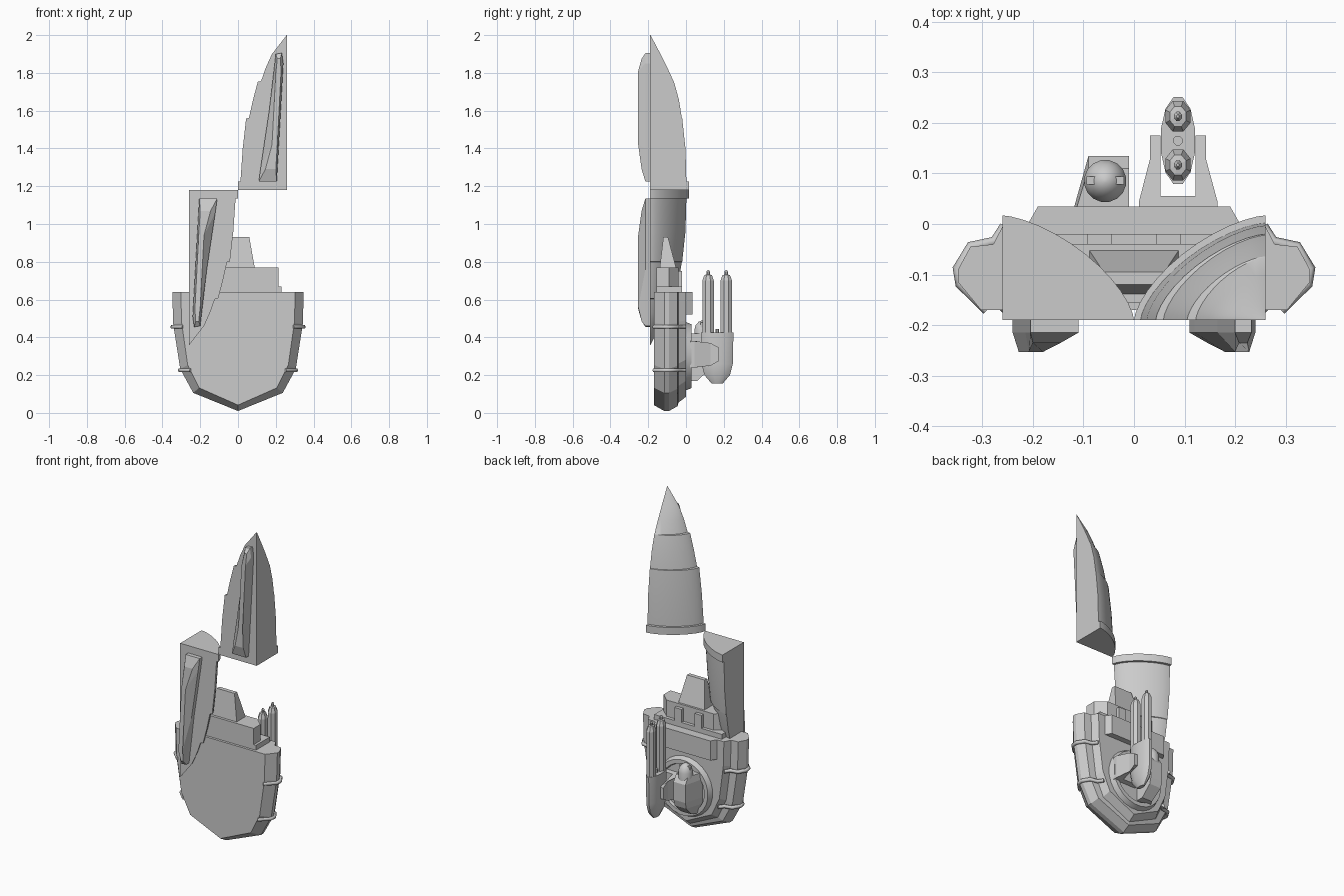
import bpy, bmesh, math

if "Cube" in bpy.data.objects:
    bpy.data.objects.remove(bpy.data.objects["Cube"], do_unlink=True)

grey = bpy.data.materials.new("plain_grey")
grey.use_nodes = True
grey.diffuse_color = (0.6, 0.6, 0.6, 1)
grey.node_tree.nodes["Principled BSDF"].inputs["Base Color"].default_value = (0.6, 0.6, 0.6, 1)


def loft(name, rings, smooth=0):
    """Skin equal-length rings of points and cap both ends."""
    bm = bmesh.new()
    loops = [[bm.verts.new(p) for p in ring] for ring in rings]
    n = len(loops[0])
    for a, b in zip(loops, loops[1:]):
        for i in range(n):
            j = (i + 1) % n
            bm.faces.new((a[i], a[j], b[j], b[i]))
    bm.faces.new(loops[0][::-1])
    bm.faces.new(loops[-1])
    bmesh.ops.recalc_face_normals(bm, faces=bm.faces[:])
    mesh = bpy.data.meshes.new(name)
    bm.to_mesh(mesh)
    bm.free()
    mesh.materials.append(grey)
    ob = bpy.data.objects.new(name, mesh)
    bpy.context.collection.objects.link(ob)
    if smooth:
        bpy.ops.object.select_all(action='DESELECT')
        ob.select_set(True)
        bpy.context.view_layer.objects.active = ob
        bpy.ops.object.shade_smooth_by_angle(angle=math.radians(smooth))
    return ob


def plan(name, outline, z0, z1):
    return loft(name, [[(x, y, z) for x, y in outline] for z in (z0, z1)])


def box(name, x0, x1, y0, y1, z0, z1):
    return plan(name, [(x0, y0), (x1, y0), (x1, y1), (x0, y1)], z0, z1)


def oval(cx, cy, rx, ry, z, n=8):
    return [(cx + rx * math.cos((i + .5) * math.tau / n),
             cy + ry * math.sin((i + .5) * math.tau / n), z) for i in range(n)]


# Shield-shaped hull with a bulging rim
half = [(.348, .64), (.343, .47), (.306, .233), (.237, .106)]
shield = half + [(0, .01)] + [(-x, z) for x, z in half[::-1]]
sections = [(-.17, .87, .95), (-.115, 1, 1), (-.09, 1, 1), (-.045, .93, .96),
            (-.04, .8, .93), (0, .74, .88)]
loft("hull", [[(x * sx, y, .64 + (z - .64) * sz) for x, z in shield]
              for y, sx, sz in sections])

# Rear deck, cabin, tower and wall ribs
plan("rear_deck", [(-.21, -.1), (.21, -.1), (.21, 0), (.19, .035), (-.19, .035), (-.21, 0)], .52, .64)
box("cabin_base", -.23, .23, -.155, -.02, .63, .67)
plan("cabin", [(-.215, -.155), (.215, -.155), (.215, -.09), (.16, -.04), (-.16, -.04), (-.215, -.09)], .66, .77)
loft("tower", [[(-x, y0, z), (x, y0, z), (x, y1, z), (-x, y1, z)]
               for x, y0, y1, z in [(.09, -.14, -.05, .76), (.06, -.12, -.095, .93)]])
for side in (-1, 1):
    box("cabin_rib", side * .045, side * .092, -.05, -.02, .66, .75)

# Round rear mount with a raised ring
loft("rear_ring", [[(x, y, z + .3) for x, z, _ in oval(0, 0, r, r, 0, 24)]
                   for r, y in [(.19, -.02), (.17, .03), (.145, .03), (.14, .015)]], 30)

# Clamps wrapped around the rim
wrap = [(.29, -.17), (.343, -.118), (.348, -.088), (.322, -.045), (.275, -.035), (.255, -.005)]
for side in (-1, 1):
    for z, shift in ((.455, 0), (.225, .04)):
        curve = bpy.data.curves.new("rim_clamp", 'CURVE')
        curve.dimensions = '3D'
        curve.bevel_depth = .011
        curve.bevel_resolution = 1
        curve.use_fill_caps = True
        line = curve.splines.new('POLY')
        line.points.add(len(wrap) - 1)
        for point, (x, y) in zip(line.points, wrap):
            point.co = (side * (x - shift), y, z, 1)
        curve.materials.append(grey)
        bpy.context.collection.objects.link(bpy.data.objects.new("rim_clamp", curve))


# Quarter spikes: one points up, the other is turned half round about y
def upper(x, y, z):
    return (x, y, z)


def lower(x, y, z):
    return (-x, y, 2.36 - z)


levels = [(1.18, .26, .207), (1.225, .26, .207), (1.226, .247, .192), (1.4, .235, .187),
          (1.559, .217, .17), (1.561, .202, .168), (1.66, .18, .152), (1.754, .155, .126),
          (1.756, .138, .124), (1.83, .112, .09), (1.9, .08, .055), (2.0, .002, .002)]
fin_base = [(.11, 1.225), (.205, 1.225), (.215, 1.4), (.24, 1.85),
            (.232, 1.905), (.2, 1.9), (.165, 1.6), (.12, 1.3)]
fin_ridge = [(.145, 1.29), (.2, 1.29), (.208, 1.42), (.228, 1.81),
             (.224, 1.875), (.208, 1.875), (.2, 1.8), (.18, 1.42)]
STEPS = 12
for label, place in (("upper", upper), ("lower", lower)):
    rings = []
    for z, rx, ry in levels:
        arc = [(.26 - rx * math.cos(t) ** 1.33, -.19 + ry * math.sin(t) ** 1.33)
               for t in (i * math.pi / 2 / STEPS for i in range(STEPS))]
        arc += [(.26, -.19 + ry), (.26, -.19)]
        rings.append([place(x, y, z) for x, y in arc])
    loft(label + "_spike", rings, 30)
    loft(label + "_fin", [
        [place(x, -.185, z) for x, z in fin_base],
        [place(x, -.215, z) for x, z in fin_base],
        [place(x, -.253 if 1.35 < z < 1.85 else -.235, z) for x, z in fin_ridge]])

# Forked bracket, narrowing toward its prong ends
fork = [(.01, .02), (.01, .045), (.032, .13), (.032, .175), (.052, .175), (.052, .055),
        (.122, .055), (.122, .175), (.142, .175), (.142, .13), (.165, .045), (.165, .02)]
loft("launcher_fork", [[(x, y, .31 + s * (.035 if y > .15 else .06 if y > .1 else .07))
                        for x, y in fork] for s in (-1, 1)])

# Launcher pod with two missiles
CX, CY = .087, .165
loft("launcher_pod", [oval(CX, CY, rx, ry, z, 12) for z, rx, ry in
                      [(.155, .012, .03), (.2, .03, .07), (.26, .035, .086), (.425, .035, .089)]], 35)
for y in (.117, .213):
    loft("missile", [oval(CX, y, .027 * s, .033 * s, z) for z, s in
                     [(.38, 1), (.7, 1), (.73, .65), (.732, .3), (.748, .3), (.757, .1)]])
loft("launcher_pin", [oval(CX, CY, .01, .01, z) for z in (.41, .445)])

# Counter housing with a domed, slotted cap
loft("rear_housing", [[(x0, .01, z), (-.01, .01, z), (-.01, y, z), (x1, y, z)]
                      for z, x0, x1, y in [(.17, -.11, -.08, .06), (.23, -.125, -.09, .125),
                                           (.27, -.125, -.09, .135), (.38, -.125, -.09, .135),
                                           (.42, -.12, -.09, .11)]])
loft("housing_dome", [oval(-.057, .085, r, r, z, 16) for z, r in
                      [(.38, .042), (.44, .042), (.465, .034), (.483, .018), (.488, .004)]], 40)
box("dome_bar", -.094, -.02, .078, .094, .45, .478)
